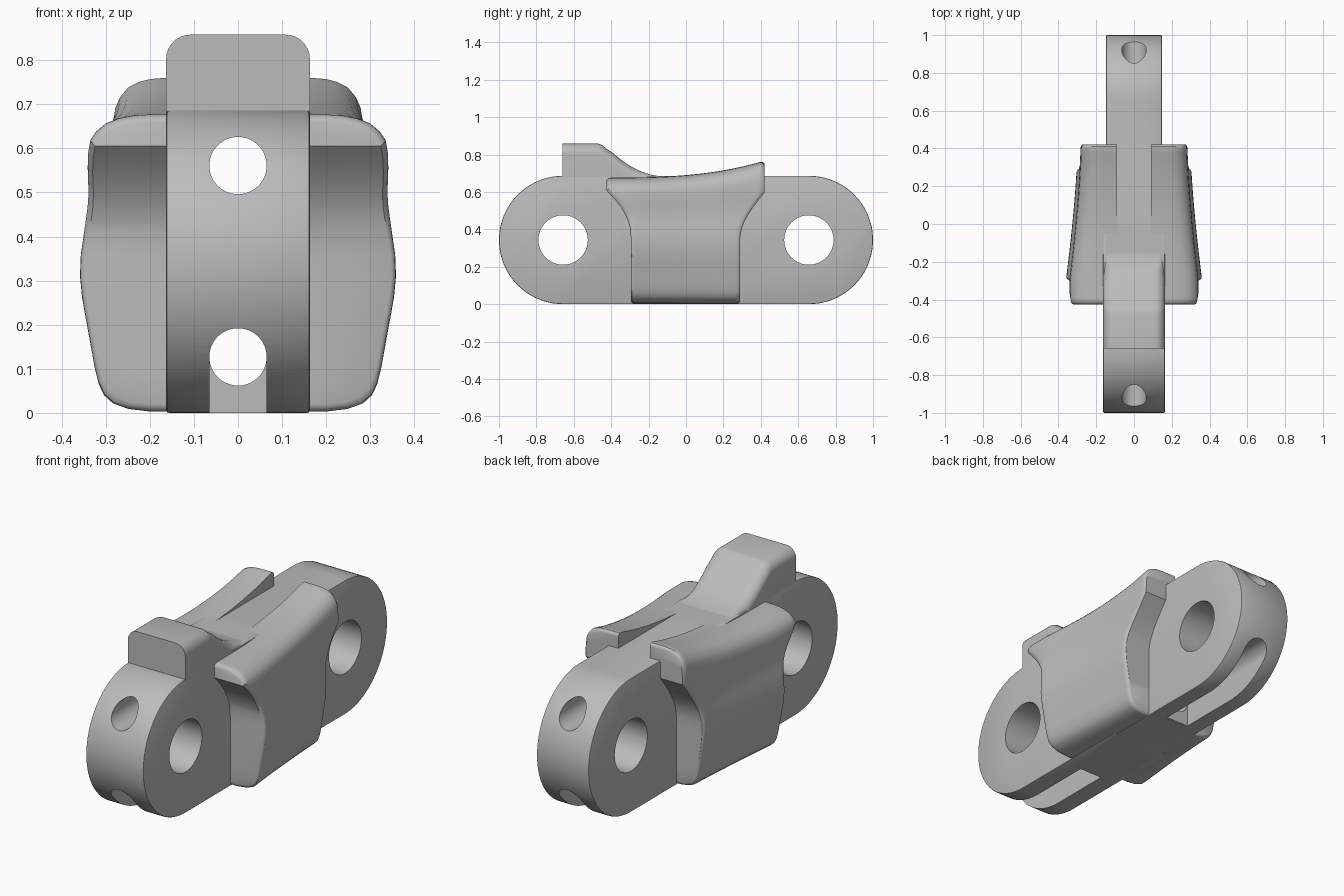
import bpy, bmesh, math

if "Cube" in bpy.data.objects:
    bpy.data.objects.remove(bpy.data.objects["Cube"], do_unlink=True)

steel = bpy.data.materials.new("grey_steel")
steel.use_nodes = True
GREY = (0.5, 0.5, 0.5, 1)
steel.diffuse_color = GREY
steel.node_tree.nodes["Principled BSDF"].inputs["Base Color"].default_value = GREY


def make(name, verts, faces):
    bm = bmesh.new()
    vs = [bm.verts.new(v) for v in verts]
    for f in faces:
        bm.faces.new([vs[i] for i in f])
    bmesh.ops.recalc_face_normals(bm, faces=bm.faces)
    me = bpy.data.meshes.new(name)
    bm.to_mesh(me)
    bm.free()
    ob = bpy.data.objects.new(name, me)
    bpy.context.collection.objects.link(ob)
    me.materials.append(steel)
    return ob


def loft(name, rings):
    # closed rings joined in order, with capped ends
    n = len(rings[0])
    verts = [p for ring in rings for p in ring]
    faces = [(r * n + i, r * n + (i + 1) % n, (r + 1) * n + (i + 1) % n, (r + 1) * n + i)
             for r in range(len(rings) - 1) for i in range(n)]
    faces += [tuple(range(n)), tuple(range(len(verts) - n, len(verts)))]
    return make(name, verts, faces)


def activate(ob):
    bpy.ops.object.select_all(action='DESELECT')
    ob.select_set(True)
    bpy.context.view_layer.objects.active = ob


def apply(ob, kind, **settings):
    mod = ob.modifiers.new(kind, kind)
    for key, value in settings.items():
        setattr(mod, key, value)
    activate(ob)
    bpy.ops.object.modifier_apply(modifier=mod.name)


def combine(ob, other, operation):
    apply(ob, 'BOOLEAN', object=other, operation=operation, solver='EXACT')
    bpy.data.objects.remove(other, do_unlink=True)


def smooth(ob):
    activate(ob)
    bpy.ops.object.shade_smooth_by_angle(angle=math.radians(32))


# Link plate: two rounded halves, the front one slightly wider
R, PIN_Y = 0.343, 0.657


def link_half(name, side, half_width):
    arc = [math.pi * (0.5 - i / 48) for i in range(49)]
    outline = [(side * (PIN_Y + R * math.cos(a)), R + R * math.sin(a)) for a in arc]
    outline += [(-side * 0.05, 0), (-side * 0.05, 2 * R)]
    ob = loft(name, [[(x, y, z) for y, z in outline] for x in (-half_width, half_width)])
    apply(ob, 'BEVEL', width=0.006, segments=2, limit_method='ANGLE', angle_limit=math.radians(40))
    return ob


link = link_half("link_plate", -1, 0.163)
combine(link, link_half("rear_half", 1, 0.148), 'UNION')


# Pin holes, lengthwise bores and open slots below the ends
def bore(radius, depth, loc, rot):
    bpy.ops.mesh.primitive_cylinder_add(vertices=64, radius=radius, depth=depth, location=loc, rotation=rot)
    cutter = bpy.context.object
    cutter.hide_render = True
    combine(link, cutter, 'DIFFERENCE')


for z in (0.561, 0.127):
    bore(0.065, 2.4, (0, 0, z), (math.pi / 2, 0, 0))
for side in (-1, 1):
    bore(0.132, 1, (0, side * PIN_Y, R), (0, math.pi / 2, 0))
    bpy.ops.mesh.primitive_cube_add(size=1, location=(0, side * 0.73, 0.027))
    slot = bpy.context.object
    slot.scale = (0.1298, 0.8, 0.2)
    slot.hide_render = True
    combine(link, slot, 'DIFFERENCE')
smooth(link)


# Guide tooth on top of the front half, sweeping down to the plate
def tooth_ring(y):
    t = min(max((y + 0.44) / 0.36, 0), 1)
    top = 0.68 + 0.178 * (1 - t) ** 2.2
    if -0.47 < y < -0.39:
        top -= 0.012 * (1 - abs(y + 0.43) / 0.04)
    r = min(0.055, top - 0.66)
    ring = [(-0.163, y, 0.645), (0.163, y, 0.645)]
    for cx, start in ((0.163 - r, 0), (r - 0.163, 90)):
        for i in range(9):
            a = math.radians(start + i * 11.25)
            ring.append((cx + r * math.cos(a), y, top - r + r * math.sin(a)))
    return ring


smooth(loft("guide_tooth", [tooth_ring(y) for y in [-0.66] + [-0.47 + i * 0.02 for i in range(20)]]))

# Side wing: outer outline as (x, z), tapered and lifted toward the back
INNER = 0.09
OUTER = [(0.20, 0.003), (0.25, 0.009), (0.285, 0.022), (0.305, 0.04), (0.317, 0.065), (0.326, 0.1),
         (0.335, 0.15), (0.346, 0.21), (0.355, 0.26), (0.36, 0.31), (0.358, 0.36), (0.35, 0.41),
         (0.345, 0.44), (0.341, 0.47), (0.339, 0.5), (0.34, 0.53), (0.341, 0.56), (0.34, 0.595),
         (0.335, 0.625), (0.322, 0.645), (0.30, 0.664), (0.27, 0.676), (0.24, 0.682), (0.20, 0.685)]


def clamp(v):
    return min(max(v, 0), 1)


def wing_point(x, z, t, shrink):
    front = -0.295 - 0.13 * clamp((z - 0.36) / 0.265) ** 2
    back = 0.29 + 0.13 * clamp((z - 0.36) / 0.2) ** 2
    y = front + (back - front) * t
    taper = 1 - 0.17 * (1 - (1 - clamp((y + 0.29) / 0.71)) ** 1.5)
    lift = clamp((z - 0.4) / 0.285)
    lift = lift * lift * (3 - 2 * lift)
    z += lift * (0.09 * clamp((y + 0.42) / 0.84) ** 2.8 - 0.008)
    if x > INNER:
        x = INNER + (x * taper - INNER) * shrink
    return (x, y, R + (z - R) * shrink)


rows = [(0, 0.955), (0.005, 0.975), (0.013, 0.991), (0.028, 1)]
rows = rows + [(i / 20, 1) for i in range(1, 20)] + [(1 - t, s) for t, s in reversed(rows)]
n, m = len(OUTER), len(rows)
verts = [wing_point(x, z, t, s) for t, s in rows for x, z in OUTER]
verts += [wing_point(INNER, z, t, s) for t, s in rows for x, z in OUTER]
faces = []
for base in (0, n * m):
    faces += [(base + r * n + k, base + r * n + k + 1, base + (r + 1) * n + k + 1, base + (r + 1) * n + k)
              for r in range(m - 1) for k in range(n - 1)]
for r in (0, m - 1):
    faces += [(r * n + k, r * n + k + 1, n * m + r * n + k + 1, n * m + r * n + k) for k in range(n - 1)]
for k in (0, n - 1):
    faces += [(r * n + k, (r + 1) * n + k, n * m + (r + 1) * n + k, n * m + r * n + k) for r in range(m - 1)]
wings = make("side_wings", verts, faces)
apply(wings, 'MIRROR', use_mirror_merge=False)
smooth(wings)
